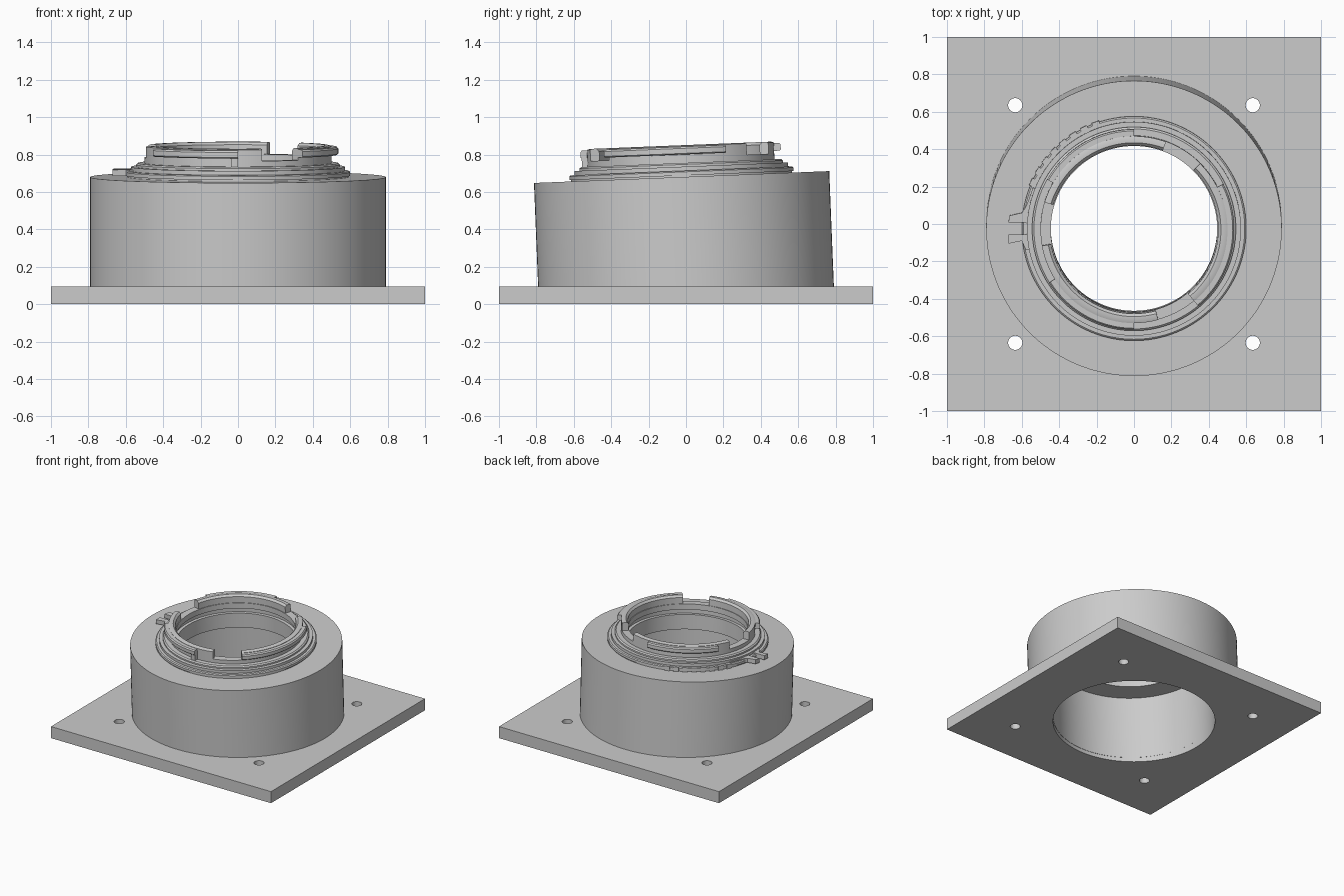
import bpy, bmesh
from math import radians, cos, sin, pi
from mathutils import Matrix

cube = bpy.data.objects.get("Cube")
if cube:
    bpy.data.objects.remove(cube, do_unlink=True)

PLATE = 0.095
# Everything above the plate leans slightly toward the front
TILT = Matrix.Translation((0, 0, PLATE)) @ Matrix.Rotation(radians(2.3), 4, 'X')

grey = bpy.data.materials.new("plain_grey")
grey.use_nodes = True
colour = (0.6, 0.6, 0.6, 1)
grey.diffuse_color = colour
grey.node_tree.nodes["Principled BSDF"].inputs["Base Color"].default_value = colour


def finish(obj, matrix):
    obj.data.materials.clear()
    obj.data.materials.append(grey)
    obj.matrix_world = matrix
    bpy.ops.object.select_all(action='DESELECT')
    obj.select_set(True)
    bpy.context.view_layer.objects.active = obj
    if obj.type == 'CURVE':
        bpy.ops.object.convert(target='MESH')
    bpy.ops.object.shade_smooth_by_angle(angle=radians(30))
    return bpy.context.view_layer.objects.active


def sweep(name, profile, start=0, end=360, step=2.5):
    """Turn a closed (radius, height) profile round the tilted axis."""
    full = end - start >= 360
    count = max(2, round((end - start) / step))
    bm = bmesh.new()
    rings = []
    for i in range(count if full else count + 1):
        a = radians(start + (end - start) * i / count)
        rings.append([bm.verts.new((r * cos(a), r * sin(a), z)) for r, z in profile])
    n = len(profile)
    for i in range(count):
        a, b = rings[i], rings[(i + 1) % len(rings)]
        for j in range(n):
            k = (j + 1) % n
            bm.faces.new((a[j], b[j], b[k], a[k]))
    if not full:
        bm.faces.new(rings[0])
        bm.faces.new(rings[-1])
    bmesh.ops.recalc_face_normals(bm, faces=bm.faces)
    mesh = bpy.data.meshes.new(name)
    bm.to_mesh(mesh)
    bm.free()
    obj = bpy.data.objects.new(name, mesh)
    bpy.context.collection.objects.link(obj)
    return finish(obj, TILT)


def box_profile(r0, r1, z0, z1):
    return [(r0, z0), (r1, z0), (r1, z1), (r0, z1)]


def slab(name, outlines, thickness, matrix):
    """Extrude a flat outline; further outlines become holes."""
    curve = bpy.data.curves.new(name, 'CURVE')
    curve.dimensions = '2D'
    curve.fill_mode = 'BOTH'
    curve.extrude = thickness / 2
    for points in outlines:
        spline = curve.splines.new('POLY')
        spline.points.add(len(points) - 1)
        for p, (x, y) in zip(spline.points, points):
            p.co = (x, y, 0, 1)
        spline.use_cyclic_u = True
    obj = bpy.data.objects.new(name, curve)
    bpy.context.collection.objects.link(obj)
    return finish(obj, matrix)


def circle(x, y, r, n):
    return [(x + r * cos(2 * pi * i / n), y + r * sin(2 * pi * i / n)) for i in range(n)]


# Square base plate with the main bore and four screw holes
outlines = [[(-1, -1), (1, -1), (1, 1), (-1, 1)], circle(0, 0, 0.61, 144)]
outlines += [circle(sx * 0.635, sy * 0.635, 0.038, 32) for sx in (-1, 1) for sy in (-1, 1)]
slab("base_plate", outlines, PLATE, Matrix.Translation((0, 0, PLATE / 2)))

# Tilted tube with its top flange and stepped collar, in one turned profile
sweep("tube_and_collar", [
    (0.61, -0.04), (0.79, -0.04), (0.79, 0.585),
    (0.592, 0.585), (0.592, 0.593), (0.6, 0.593), (0.6, 0.612), (0.592, 0.618),
    (0.572, 0.618), (0.572, 0.64), (0.545, 0.64), (0.545, 0.652), (0.535, 0.66),
    (0.5, 0.66), (0.5, 0.69), (0.445, 0.69),
    (0.445, 0.645), (0.47, 0.645), (0.47, 0.605), (0.445, 0.605),
    (0.445, 0.485), (0.61, 0.485)])

# Upper rim in three segments, leaving three notches
rim = [(0.45, 0.685), (0.5, 0.685), (0.5, 0.75), (0.485, 0.755), (0.465, 0.755), (0.45, 0.74)]
for i, (start, end) in enumerate([(-50, 45), (70, 163), (190, 285)]):
    sweep(f"rim_segment_{i + 1}", rim, start, end)

# Outer bayonet claws
claw = [(0.49, 0.705), (0.53, 0.705), (0.536, 0.711), (0.536, 0.738), (0.528, 0.747), (0.49, 0.747)]
for i, (start, end) in enumerate([(-50, 27), (90, 150), (212, 270)]):
    sweep(f"bayonet_claw_{i + 1}", claw, start, end)
sweep("claw_stop", box_profile(0.49, 0.53, 0.655, 0.71), 266, 270)

# Grip teeth along the back right of the collar
for i in range(8):
    a = 108 + i * 6.5
    sweep(f"grip_tooth_{i + 1}", box_profile(0.585, 0.607, 0.587, 0.622), a, a + 4)

# Forked lever on the right side of the collar
slot = [(-0.585 + 0.025 * cos(a), 0.032 * sin(a)) for a in
        (radians(90 - 22.5 * i) for i in range(9))]
lever = [(-0.54, 0.22), (-0.565, 0.15), (-0.58, 0.115), (-0.6, 0.085), (-0.665, 0.07), (-0.672, 0.032)]
lever += slot
lever += [(-0.672, -0.032), (-0.672, -0.08), (-0.6, -0.065), (-0.58, -0.11), (-0.53, -0.11), (-0.51, 0.2)]
slab("forked_lever", [lever], 0.034, TILT @ Matrix.Translation((0, 0, 0.61)))
